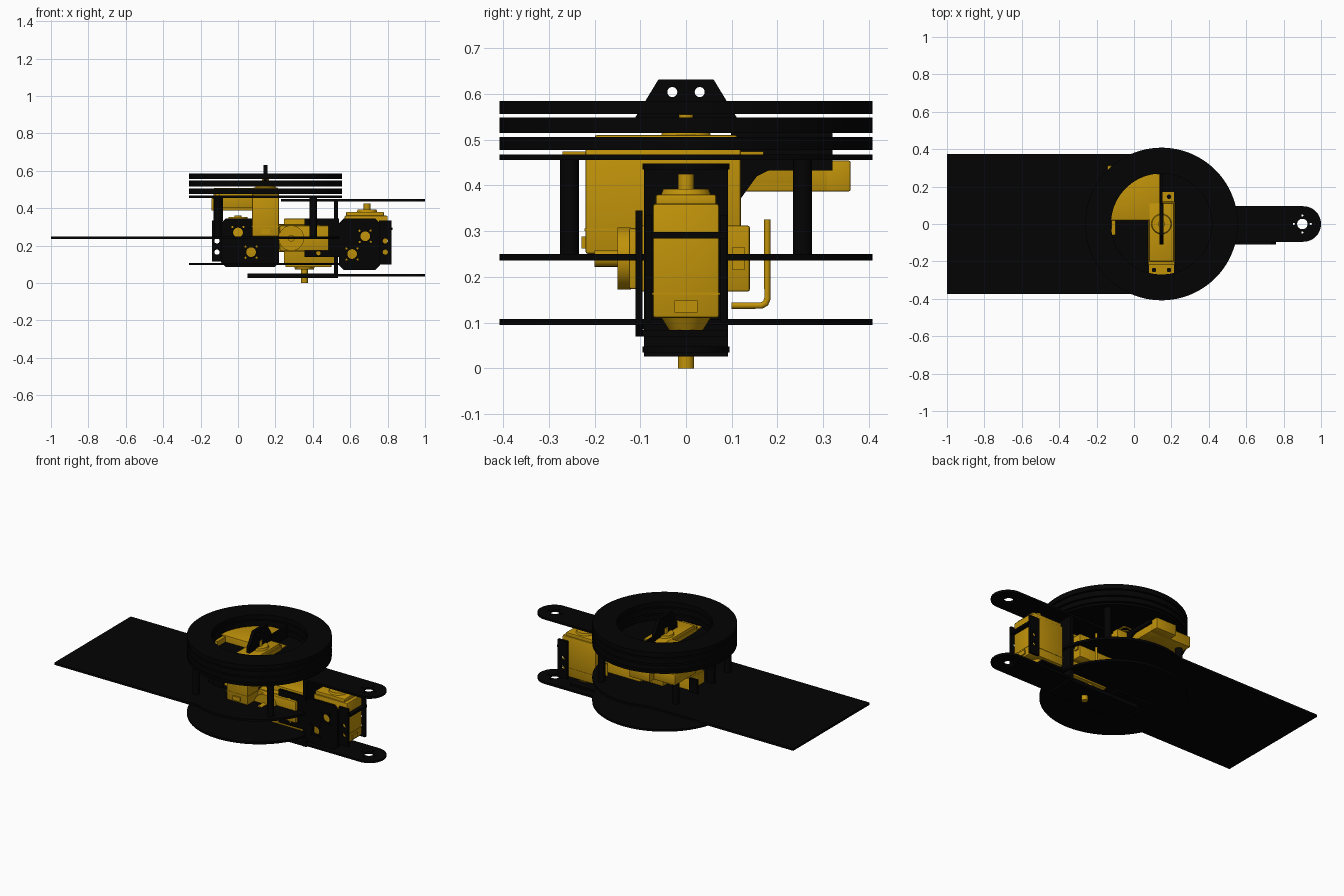
import bpy, bmesh, math
from mathutils import Matrix, Vector

if "Cube" in bpy.data.objects:
    bpy.data.objects.remove(bpy.data.objects["Cube"])

def material(name, rgb):
    m = bpy.data.materials.new(name)
    m.diffuse_color = (*rgb, 1)
    m.use_nodes = True
    m.node_tree.nodes["Principled BSDF"].inputs["Base Color"].default_value = m.diffuse_color
    return m

BLACK = material("matte_black", (0.001, 0.001, 0.001))
GOLD = material("gold", (0.53, 0.29, 0.003))
CX = 0.147                      # turntable axis
R = 0.408                       # turntable radius

def finish(name, mesh, mat, matrix=None):
    mesh.materials.clear()
    mesh.materials.append(mat)
    ob = bpy.data.objects.new(name, mesh)
    bpy.context.collection.objects.link(ob)
    if matrix:
        ob.matrix_world = matrix
    bpy.ops.object.select_all(action='DESELECT')
    ob.select_set(True)
    bpy.context.view_layer.objects.active = ob
    bpy.ops.object.shade_smooth_by_angle(angle=math.radians(30))
    return ob

def box(name, x, y, z, mat, matrix=None, bevel=0):
    bm = bmesh.new()
    bmesh.ops.create_cube(bm, size=1)
    for v in bm.verts:
        v.co = [a[0] + (c + 0.5) * (a[1] - a[0]) for a, c in zip((x, y, z), v.co)]
    if bevel:
        bmesh.ops.bevel(bm, geom=bm.edges[:], offset=bevel, segments=2, affect='EDGES', profile=0.5)
    me = bpy.data.meshes.new(name)
    bm.to_mesh(me)
    bm.free()
    return finish(name, me, mat, matrix)

def cyl(name, centre, r, z0, z1, mat, matrix=None, r2=None, seg=40):
    bm = bmesh.new()
    bmesh.ops.create_cone(bm, cap_ends=True, segments=seg, radius1=r, radius2=r if r2 is None else r2, depth=z1 - z0)
    bmesh.ops.translate(bm, verts=bm.verts, vec=(centre[0], centre[1], (z0 + z1) / 2))
    me = bpy.data.meshes.new(name)
    bm.to_mesh(me)
    bm.free()
    return finish(name, me, mat, matrix)

def arc(cx, cy, r, a0, a1, n=32):
    return [(cx + r * math.cos(math.radians(a0 + (a1 - a0) * i / n)),
             cy + r * math.sin(math.radians(a0 + (a1 - a0) * i / n))) for i in range(n + 1)]

def circle(cx, cy, r, n=24):
    return arc(cx, cy, r, 0, 360, n)[:-1]

def plate(name, outlines, z0, z1, mat=BLACK, matrix=None):
    """Flat sheet: first outline is the edge, the others are holes."""
    cu = bpy.data.curves.new(name, 'CURVE')
    cu.dimensions = '2D'
    cu.fill_mode = 'BOTH'
    cu.extrude = (z1 - z0) / 2
    for pts in outlines:
        sp = cu.splines.new('POLY')
        sp.points.add(len(pts) - 1)
        for p, q in zip(sp.points, pts):
            p.co = (q[0], q[1], 0, 1)
        sp.use_cyclic_u = True
    tmp = bpy.data.objects.new(name + "_curve", cu)
    bpy.context.collection.objects.link(tmp)
    bpy.context.view_layer.update()
    me = bpy.data.meshes.new_from_object(tmp.evaluated_get(bpy.context.evaluated_depsgraph_get()))
    bpy.data.objects.remove(tmp)
    me.transform(Matrix.Translation((0, 0, (z0 + z1) / 2)))
    bm = bmesh.new()
    bm.from_mesh(me)
    bmesh.ops.remove_doubles(bm, verts=bm.verts, dist=1e-5)
    bmesh.ops.recalc_face_normals(bm, faces=bm.faces)
    bm.to_mesh(me)
    bm.free()
    return finish(name, me, mat, matrix)

def rect(x0, x1, y0, y1):
    return [(x0, y0), (x1, y0), (x1, y1), (x0, y1)]

def frame(loc, xaxis, zaxis):
    x, z = Vector(xaxis), Vector(zaxis)
    m = Matrix((x, z.cross(x), z)).transposed().to_4x4()
    m.translation = loc
    return m

def servo(name, loc, xaxis, zaxis, front, back, h, w=0.145, tabs=True, shaft=0.045):
    """Servo with its output shaft at the local origin and case top at z = 0."""
    m = frame(loc, xaxis, zaxis)
    box(name + "_case", (-back, front), (-w / 2, w / 2), (-h, -0.02), GOLD, m, 0.006)
    box(name + "_lid", (-back + 0.02, front - 0.008), (-w / 2 + 0.006, w / 2 - 0.006), (-0.03, 0), GOLD, m, 0.005)
    box(name + "_seam", (-back - 0.002, front + 0.002), (-w / 2 - 0.002, w / 2 + 0.002), (-h + 0.05, -h + 0.056), GOLD, m)
    cyl(name + "_boss", (0, 0), 0.058, -0.01, 0.012, GOLD, m, 0.05)
    cyl(name + "_shaft", (0, 0), 0.018, 0, shaft, GOLD, m, seg=20)
    box(name + "_plug", (-back - 0.008, -back + 0.01), (-0.025, 0.025), (-h + 0.012, -h + 0.038), GOLD, m)
    if tabs:
        for s, e in ((1, front), (-1, back)):
            holes = [circle(s * (e + 0.026), t * 0.04, 0.012, 16) for t in (-1, 1)]
            x0, x1 = sorted((s * (e - 0.01), s * (e + 0.05)))
            plate(name + "_tab", [rect(x0, x1, -w / 2 + 0.005, w / 2 - 0.005)] + holes, -0.055, -0.036, GOLD, m)

# deck with long tail and round end, full disc below it
deck = [(-1, 0.375), (-1, -0.375), (-0.014, -0.375)] + arc(CX, 0, R, -113, 113, 72) + [(-0.014, 0.375)]
plate("deck", [deck], 0.236, 0.25)
plate("lower_disc", [circle(CX, 0, R, 96)], 0.095, 0.108)

# turntable: floor disc with a quarter opening, three rings and posts
quarter = [(CX - 0.005, 0.02), (CX - 0.005, 0.268)] + arc(CX, 0, 0.268, 92, 175, 24)
plate("turntable_floor", [circle(CX, 0, R, 96), quarter], 0.455, 0.468)
for i, (a, b) in enumerate(((0.477, 0.506), (0.515, 0.548), (0.556, 0.585))):
    plate(f"turntable_ring_{i + 1}", [circle(CX, 0, R, 96), circle(CX, 0, 0.27, 96)], a, b)
for sx in (-1, 1):
    for sy in (-1, 1):
        cyl("post", (CX + sx * 0.255, sy * 0.255), 0.021, 0.24, 0.458, BLACK, seg=20)

# pan servo with upright pierced bracket
servo("pan_servo", (CX, 0, 0.51), (0, 1, 0), (0, 0, 1), 0.12, 0.22, 0.26)
YZ = frame((0, 0, 0), (0, 1, 0), (1, 0, 0))         # local x = y, local y = z
upright = [(-0.11, 0.515), (0.11, 0.515), (0.11, 0.55), (0.06, 0.632), (-0.06, 0.632), (-0.11, 0.55)]
plate("upright_bracket", [upright, circle(-0.03, 0.604, 0.011), circle(0.03, 0.604, 0.011)], CX - 0.01, CX + 0.01, BLACK, YZ)

# side servo lying under the turntable
box("side_servo_top", (-0.13, 0.138), (0.02, 0.268), (0.40, 0.508), GOLD, None, 0.004)
box("side_servo_case", (-0.142, 0.138), (0.1, 0.312), (0.387, 0.454), GOLD, None, 0.004)
box("side_servo_end", (0.0, 0.138), (0.3, 0.36), (0.387, 0.454), GOLD, None, 0.004)
box("side_servo_rim", (-0.12, -0.1), (-0.06, 0.03), (0.43, 0.5), GOLD)
side = [(0.09, 0.33), (0.155, 0.42), (0.18, 0.432), (0.32, 0.432), (0.32, 0.54), (0.1, 0.54)]
plate("side_servo_bracket", [side], 0.138, 0.152, BLACK, YZ)

# pivot servo facing front with its round horn, and shoulder servo pointing down
servo("pivot_servo", (0.285, -0.125, 0.24), (-1, 0, 0), (0, -1, 0), 0.07, 0.22, 0.265, tabs=False, shaft=0.075)
cyl("pivot_horn", (0.285, 0.24), 0.068, 0.12, 0.15, GOLD, frame((0, 0, 0), (1, 0, 0), (0, -1, 0)))
servo("shoulder_servo", (0.355, 0, 0.085), (-1, 0, 0), (0, 0, -1), 0.11, 0.165, 0.26, tabs=False, shaft=0.085)
# tail servo
servo("tail_servo", (0.0, 0, 0.34), (-1, 0, 0), (0, 0, 1), 0.08, 0.2, 0.225, shaft=0.02, tabs=False)

# pierced servo brackets (front sheets, floors and drilled ears)
XZ = Matrix(((1, 0, 0, 0), (0, 0, -1, 0), (0, 1, 0, 0), (0, 0, 0, 1)))   # local y = z, local z = -y

def bracket(name, x0, x1, z0, z1, ear, holes):
    c = 0.025
    edge = [(x0 + c, z0), (x1 - c, z0), (x1, z0 + c), (x1, z1 - c), (x1 - c, z1), (x0 + c, z1), (x0, z1 - c), (x0, z0 + c)]
    cuts = []
    for hx, hz in holes:
        cuts.append(circle(hx, hz, 0.026))
        cuts += [circle(hx + 0.042 * math.cos(a), hz + 0.042 * math.sin(a), 0.006, 10)
                 for a in (0.8, 2.37, 3.94, 5.5)]
    plate(name + "_front", [edge] + cuts, 0.095, 0.11, BLACK, XZ)
    box(name + "_floor", (x0 + c, x1 - c), (-0.11, 0.09), (z0, z0 + 0.014), BLACK)
    xm = sum(ear) / 2
    for y in (-0.09, 0.075):
        plate(name + "_ear", [rect(*ear, z0 + 0.03, z1 - 0.01),
              circle(xm, 0.225, 0.014), circle(xm, 0.165, 0.014)], -y - 0.015, -y, BLACK, XZ)

bracket("tail_bracket", -0.09, 0.22, 0.085, 0.345, (-0.14, -0.085), [(0.0, 0.27), (0.07, 0.165)])
bracket("wrist_bracket", 0.54, 0.76, 0.07, 0.345, (0.755, 0.82), [(0.61, 0.155), (0.68, 0.25)])
plate("middle_bracket_front", [rect(0.355, 0.54, 0.14, 0.345), circle(0.43, 0.16, 0.012),
      circle(0.43, 0.3, 0.012)], 0.095, 0.11, BLACK, XZ)
box("tail_strut", (-0.13, -0.08), (-0.11, -0.095), (0.33, 0.455), BLACK)

# wrist servo between the arm plates
servo("wrist_servo", (0.69, 0, 0.38), (-1, 0, 0), (0, 0, 1), 0.12, 0.11, 0.27, tabs=False)
plate("wrist_strap", [rect(0.8, 0.825, -0.075, 0.09)], 0.284, 0.298)
cyl("wrist_pivot", (0.69, 0), 0.035, 0.08, 0.112, GOLD, None, 0.055)

# forked arm: two round-ended plates joined by a web
def arm_plate(name, x0, z0, z1):
    holes = [circle(0.9, 0, 0.028)]
    holes += [circle(0.9 + 0.045 * math.cos(a), 0.045 * math.sin(a), 0.006, 10)
              for a in (0, math.pi / 2, math.pi, 1.5 * math.pi)]
    plate(name, [[(x0, -0.095)] + arc(0.905, 0, 0.095, -90, 90) + [(x0, 0.095)]] + holes, z0, z1)

arm_plate("arm_plate_upper", 0.23, 0.435, 0.448)
arm_plate("arm_plate_lower", 0.515, 0.035, 0.048)
box("arm_web", (0.512, 0.535), (-0.092, 0.092), (0.026, 0.446), BLACK)
plate("arm_foot", [rect(0.05, 0.52, -0.09, 0.09), circle(0.355, 0, 0.022)], 0.026, 0.05)

# bent cable rod
cu = bpy.data.curves.new("cable_rod", 'CURVE')
cu.dimensions = '3D'
cu.bevel_depth = 0.007
sp = cu.splines.new('POLY')
path = [(0.1, 0.137), (0.165, 0.137), (0.174, 0.142), (0.178, 0.152), (0.178, 0.325)]
sp.points.add(len(path) - 1)
for p, (y, z) in zip(sp.points, path):
    p.co = (0.42, y, z, 1)
cu.use_fill_caps = True
cu.materials.append(GOLD)
bpy.context.collection.objects.link(bpy.data.objects.new("cable_rod", cu))
